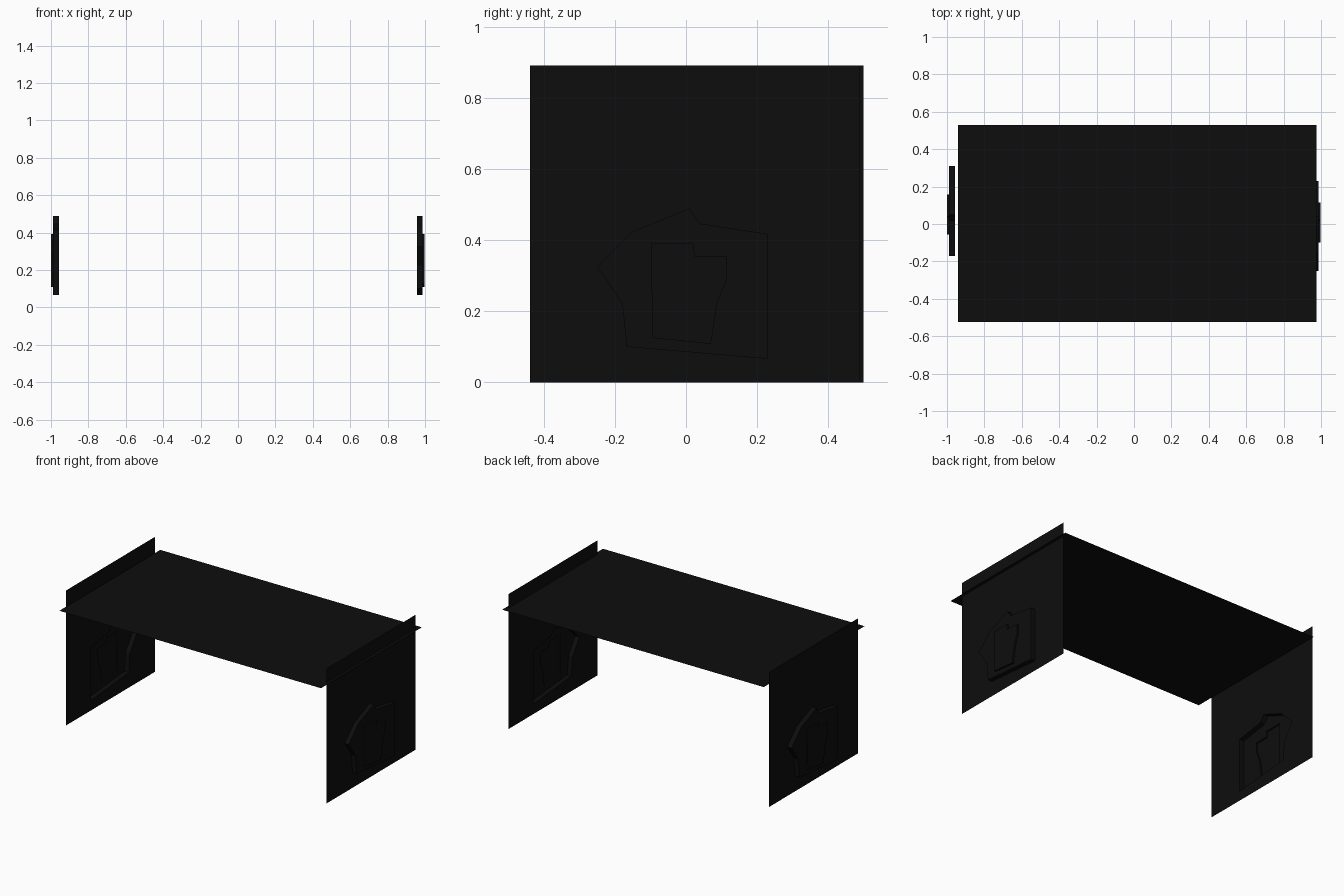
import bpy, bmesh

if "Cube" in bpy.data.objects:
    bpy.data.objects.remove(bpy.data.objects["Cube"])

# One near-black colour
black = bpy.data.materials.new("near_black")
black.diffuse_color = (0.004, 0.004, 0.004, 1.0)
black.use_nodes = True
black.node_tree.nodes["Principled BSDF"].inputs["Base Color"].default_value = black.diffuse_color

# Side profiles in (y, z): panel outline, raised shield, raised badge
PANEL = [(-0.44, 0.0), (0.49, 0.0), (0.49, 0.893), (-0.44, 0.893)]
SHIELD = [(-0.167, 0.1), (0.23, 0.066), (0.23, 0.418), (0.04, 0.447),
          (0.01, 0.49), (-0.15, 0.425), (-0.25, 0.325), (-0.18, 0.224)]
BADGE = [(-0.095, 0.125), (0.07, 0.108), (0.088, 0.225), (0.115, 0.29),
         (0.115, 0.354), (0.025, 0.354), (0.02, 0.393), (-0.098, 0.393)]


def finish(bm, name):
    mesh = bpy.data.meshes.new(name)
    bm.to_mesh(mesh)
    bm.free()
    mesh.materials.append(black)
    obj = bpy.data.objects.new(name, mesh)
    bpy.context.collection.objects.link(obj)
    return obj


def side_panel(name, x0, x1, x2, place):
    """Thin sheet pressed outwards in two steps, hollow on the inner side."""
    bm = bmesh.new()

    def loop(points, x):
        verts = [bm.verts.new(place(x, y, z)) for y, z in points]
        edges = [bm.edges.new((verts[i], verts[(i + 1) % len(verts)]))
                 for i in range(len(verts))]
        return verts, edges

    def walls(a, b):
        n = len(a)
        for i in range(n):
            j = (i + 1) % n
            bm.faces.new((a[i], a[j], b[j], b[i]))

    panel, panel_e = loop(PANEL, x0)
    low, low_e = loop(SHIELD, x0)
    high, high_e = loop(SHIELD, x1)
    step, step_e = loop(BADGE, x1)
    top, _ = loop(BADGE, x2)
    # Flat sheets with holes, then walls and the outer cap
    bmesh.ops.triangle_fill(bm, use_beauty=True, edges=panel_e + low_e)
    bmesh.ops.triangle_fill(bm, use_beauty=True, edges=high_e + step_e)
    walls(low, high)
    walls(step, top)
    bm.faces.new(top)
    bmesh.ops.recalc_face_normals(bm, faces=bm.faces[:])
    # Make the sheet face outwards
    bm.normal_update()
    if sum(f.normal.x * f.calc_area() for f in bm.faces) * panel[0].co.x < 0:
        bmesh.ops.reverse_faces(bm, faces=bm.faces[:])
    return finish(bm, name)


# Right panel, and left panel turned half a circle about the middle
side_panel("right_side_panel", 0.956, 0.986, 0.998, lambda x, y, z: (x, y, z))
side_panel("left_side_panel", 0.958, 0.990, 1.0, lambda x, y, z: (-x, 0.06 - y, z))

# Table top: a single flat sheet
bm = bmesh.new()
bm.faces.new([bm.verts.new((x, y, 0.80)) for x, y in
              [(-0.94, -0.525), (0.975, -0.525), (0.975, 0.53), (-0.94, 0.53)]])
finish(bm, "table_top")
